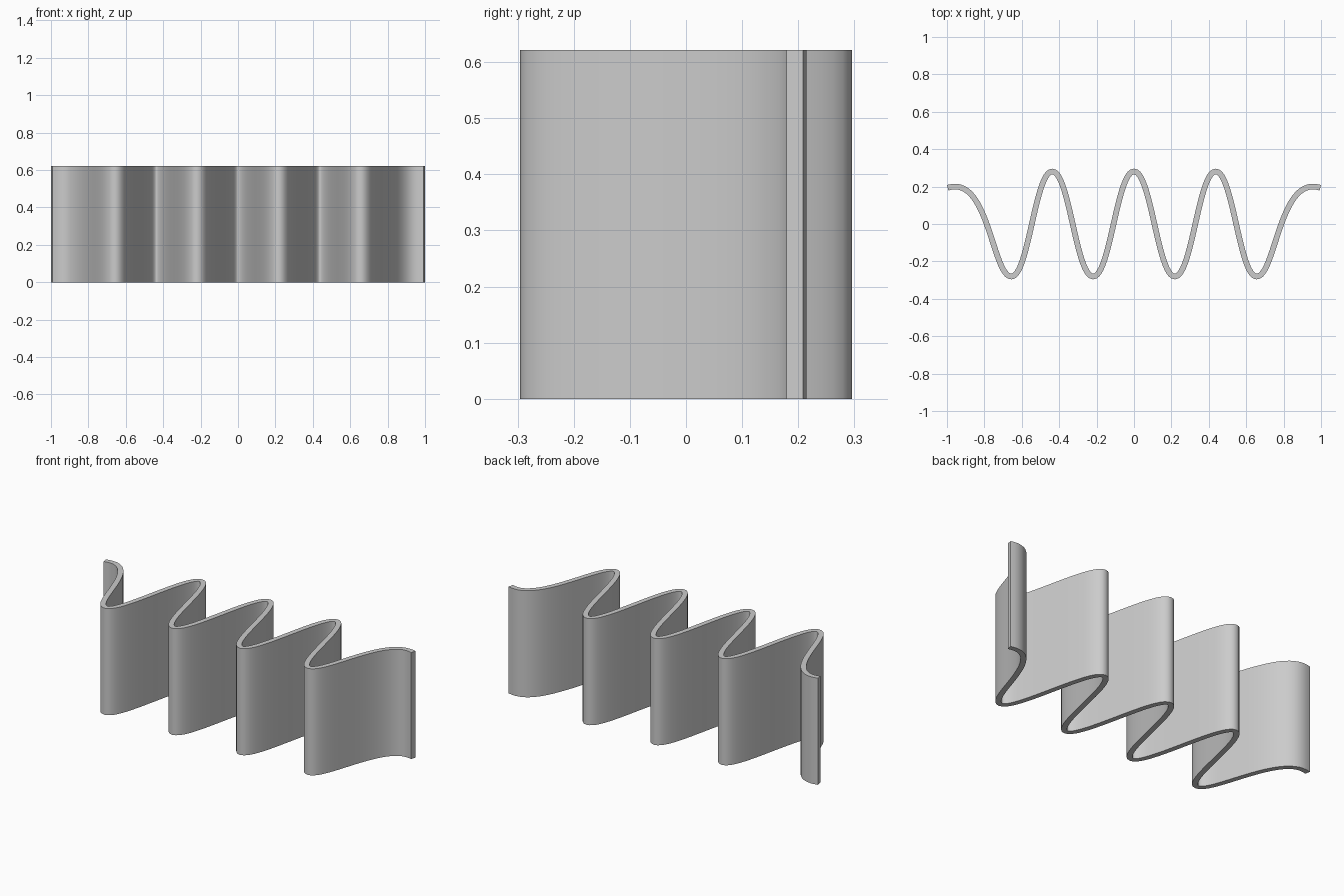
import bpy
import bmesh
from mathutils import Vector
from mathutils.geometry import interpolate_bezier

HEIGHT = 0.622
THICKNESS = 0.03
AMPLITUDE = 0.281
HALF_WAVE = 0.2185
STEPS = 24

cube = bpy.data.objects.get("Cube")
if cube:
    bpy.data.objects.remove(cube, do_unlink=True)

# One flat grey for the whole strip
grey = bpy.data.materials.new("plain grey")
grey.use_nodes = True
colour = (0.6, 0.6, 0.6, 1)
grey.diffuse_color = colour
grey.node_tree.nodes["Principled BSDF"].inputs["Base Color"].default_value = colour


def ease(start, end, h_start, h_end):
    """Bezier span whose ends run along x."""
    a, b = Vector(start), Vector(end)
    return interpolate_bezier(a, a + Vector((h_start, 0)), b - Vector((h_end, 0)), b, STEPS)


# Centre line of the left half: three half waves, then the wide end lobe
knots = [(i * HALF_WAVE, AMPLITUDE * (-1) ** i) for i in range(4)]
crest = (0.955, 0.2)
half = [Vector(knots[0])]
for a, b in zip(knots, knots[1:]):
    half += ease(a, b, 0.092, 0.092)[1:]
half += ease(knots[-1], crest, 0.095, 0.18)[1:]
half += [Vector((0.975, 0.1985)), Vector((0.996, 0.194))]
line = [Vector((-p.x, p.y)) for p in reversed(half[1:])] + half

# Thicken the line to both sides and raise it into a wall
bm = bmesh.new()
rings = []
for i, p in enumerate(line):
    along = (line[min(i + 1, len(line) - 1)] - line[max(i - 1, 0)]).normalized()
    side = Vector((-along.y, along.x)) * THICKNESS / 2
    rings.append([bm.verts.new((q.x, q.y, z)) for q, z in
                  ((p - side, 0), (p + side, 0), (p + side, HEIGHT), (p - side, HEIGHT))])
for a, b in zip(rings, rings[1:]):
    for k in range(4):
        n = (k + 1) % 4
        bm.faces.new((a[k], a[n], b[n], b[k]))
bm.faces.new(rings[0])
bm.faces.new(rings[-1])
bmesh.ops.recalc_face_normals(bm, faces=bm.faces)

mesh = bpy.data.meshes.new("wavy_strip")
bm.to_mesh(mesh)
bm.free()
mesh.materials.append(grey)
strip = bpy.data.objects.new("wavy_strip", mesh)
bpy.context.collection.objects.link(strip)

# Smooth waves with crisp rims and ends
bpy.ops.object.select_all(action="DESELECT")
strip.select_set(True)
bpy.context.view_layer.objects.active = strip
bpy.ops.object.shade_smooth_by_angle(angle=0.7)
